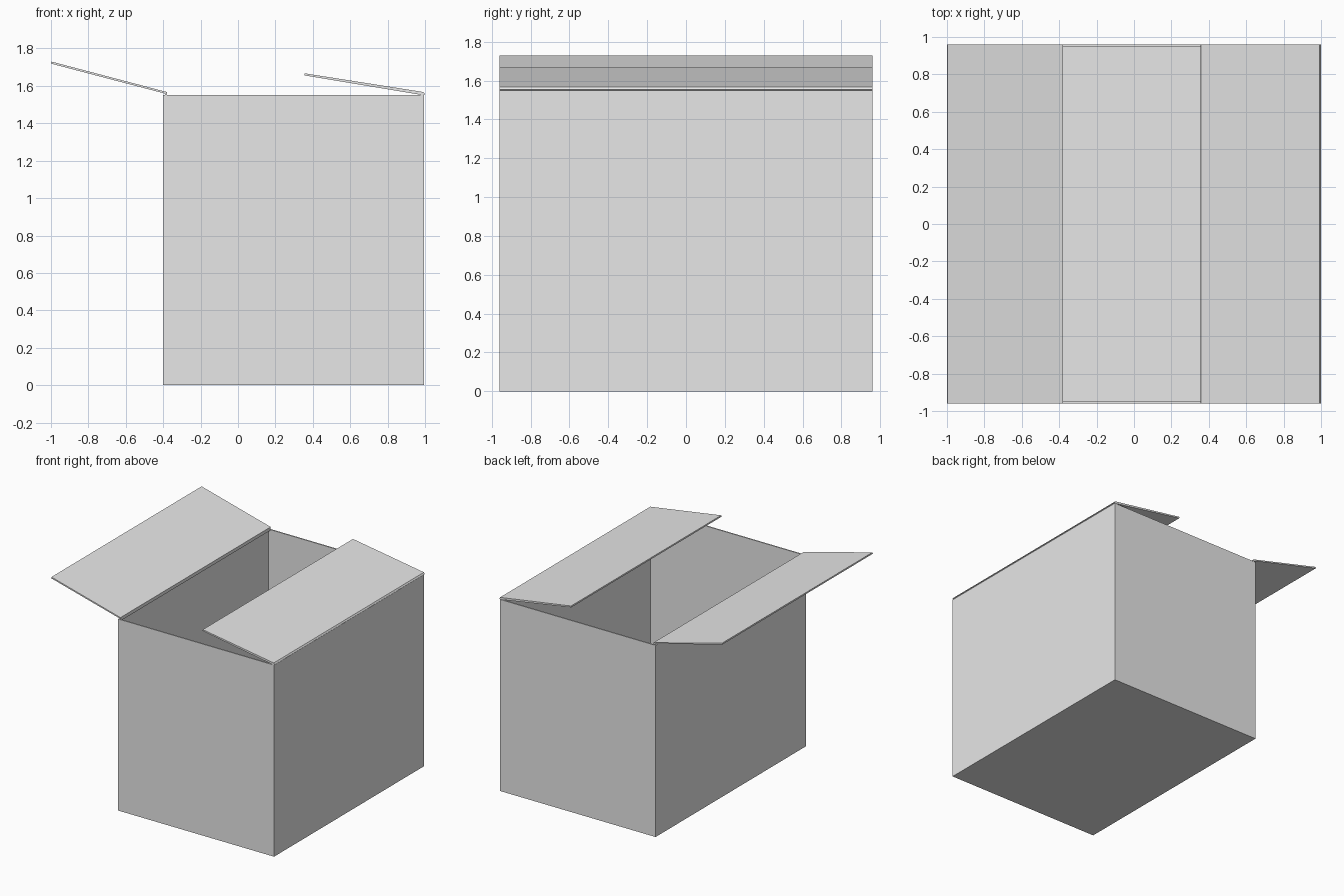
import bpy
import bmesh

cube = bpy.data.objects.get("Cube")
if cube:
    bpy.data.objects.remove(cube, do_unlink=True)

# Single plain grey for the whole box
grey = bpy.data.materials.new("plain grey")
grey.use_nodes = True
grey.diffuse_color = (0.8, 0.8, 0.8, 1)
grey.node_tree.nodes["Principled BSDF"].inputs["Base Color"].default_value = (0.8, 0.8, 0.8, 1)

X0, X1 = -0.4, 0.995     # box sides
Y = 0.96                 # half depth
H = 1.55                 # wall height
T = 0.01                 # board thickness


def board(name, profile, y0=-Y, y1=Y):
    """Extrude an x-z profile along y."""
    bm = bmesh.new()
    face = bm.faces.new([bm.verts.new((x, y0, z)) for x, z in profile])
    ext = bmesh.ops.extrude_face_region(bm, geom=[face])
    verts = [v for v in ext["geom"] if isinstance(v, bmesh.types.BMVert)]
    bmesh.ops.translate(bm, verts=verts, vec=(0, y1 - y0, 0))
    bmesh.ops.recalc_face_normals(bm, faces=bm.faces)
    mesh = bpy.data.meshes.new(name)
    bm.to_mesh(mesh)
    bm.free()
    mesh.materials.append(grey)
    obj = bpy.data.objects.new(name, mesh)
    bpy.context.collection.objects.link(obj)
    return obj


def rect(x0, x1, z0, z1):
    return [(x0, z0), (x1, z0), (x1, z1), (x0, z1)]


# Floor and four walls
board("floor", rect(X0 + T, X1 - T, 0, T), -Y + T, Y - T)
board("front_wall", rect(X0, X1, 0, H), -Y, -Y + T)
board("back_wall", rect(X0, X1, 0, H), Y - T, Y)
board("right_wall", rect(X0, X0 + T, 0, H), -Y + T, Y - T)
board("left_wall", rect(X1 - T, X1, 0, H), -Y + T, Y - T)

# Flap opened outward, with the small lip it hinges on
board("right_flap_lip", rect(X0 + T, X0 + 2 * T, H - T, H + T))
board("right_flap", [(-0.38, 1.556), (-0.38, 1.567), (-0.998, 1.73), (-1.0, 1.719)])

# Flap folded inward, tilted slightly up
board("left_flap", [(0.99, H), (1.0, H + 0.005), (0.992, 1.567), (0.357, 1.667), (0.355, 1.656)])
